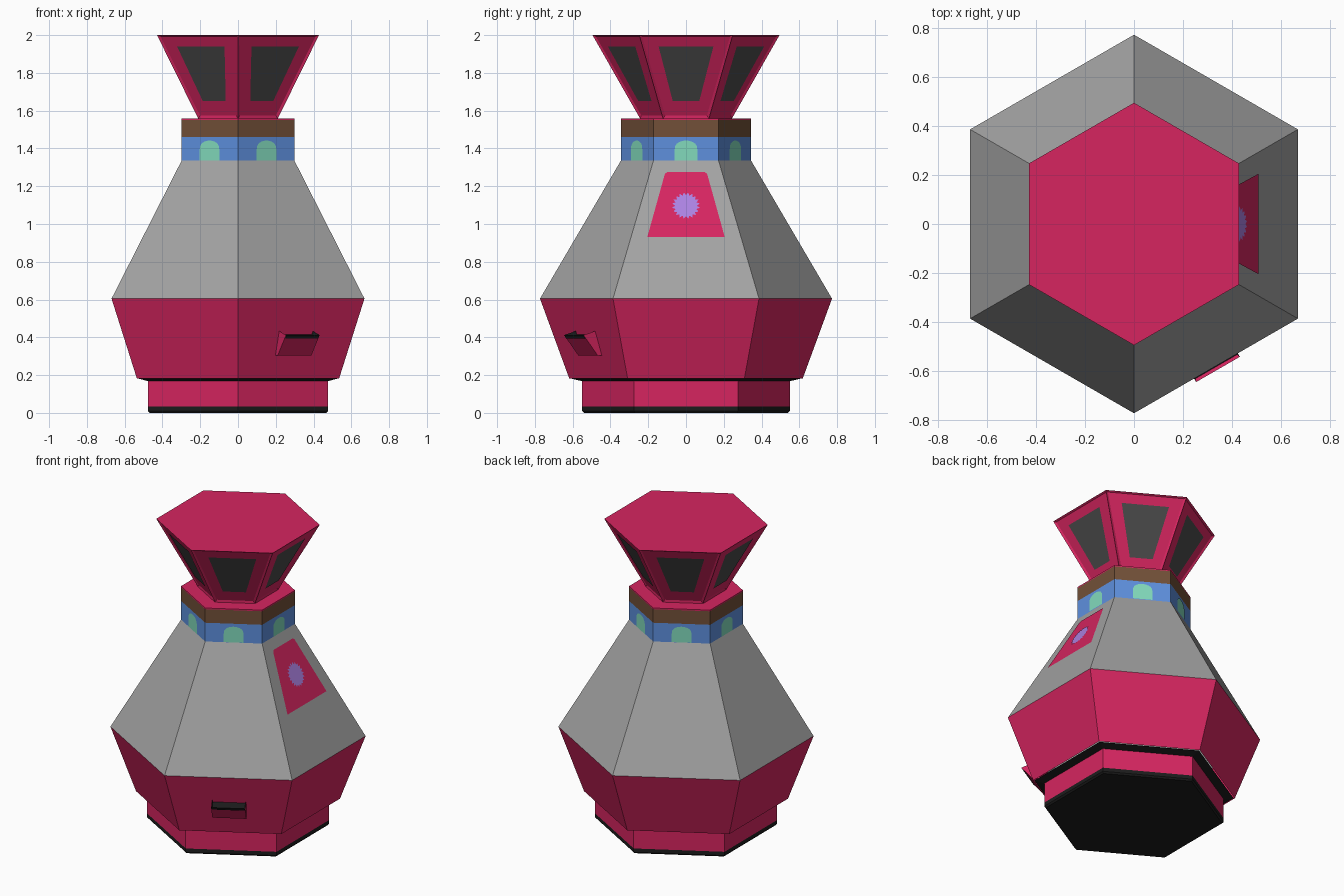
import bpy, bmesh, math
from mathutils import Vector

if "Cube" in bpy.data.objects:
    bpy.data.objects.remove(bpy.data.objects["Cube"])

C30 = math.cos(math.radians(30))


def material(name, r, g, b):
    lin = lambda c: ((c / 255 + 0.055) / 1.055) ** 2.4 if c > 10 else c / 255 / 12.92
    m = bpy.data.materials.new(name)
    m.diffuse_color = (lin(r), lin(g), lin(b), 1)
    m.use_nodes = True
    m.node_tree.nodes["Principled BSDF"].inputs["Base Color"].default_value = m.diffuse_color
    return m


crimson = material("crimson", 214, 37, 96)
grey = material("grey", 163, 163, 163)
black = material("black", 28, 28, 28)
smoke = material("smoke grey", 74, 74, 74)
blue = material("blue", 94, 144, 222)
brown = material("brown", 114, 80, 56)
mint = material("mint", 130, 218, 188)
purple = material("purple", 172, 130, 226)


def finish(bm, name, mats):
    me = bpy.data.meshes.new(name)
    bm.normal_update()
    bm.to_mesh(me)
    bm.free()
    for m in mats:
        me.materials.append(m)
    ob = bpy.data.objects.new(name, me)
    bpy.context.collection.objects.link(ob)
    return ob


def hex_part(name, profile, mats, inset=None):
    """Six-sided lathe of (corner radius, z); mats: bottom cap, bands, top cap (None = open)."""
    bm = bmesh.new()
    used = [m for i, m in enumerate(mats) if m and m not in mats[:i]]
    rings = []
    for r, z in profile:
        rings.append([bm.verts.new((r * math.cos(math.radians(30 + 60 * k)),
                                    r * math.sin(math.radians(30 + 60 * k)), z)) for k in range(6)])
    walls = []
    for lo, hi, m in zip(rings, rings[1:], mats[1:-1]):
        for k in range(6):
            j = (k + 1) % 6
            f = bm.faces.new((lo[k], lo[j], hi[j], hi[k]))
            f.material_index = used.index(m)
            walls.append(f)
    if mats[0]:
        bm.faces.new(rings[0][::-1]).material_index = used.index(mats[0])
    if mats[-1]:
        bm.faces.new(rings[-1]).material_index = used.index(mats[-1])
    if inset:
        bm.normal_update()
        bmesh.ops.inset_individual(bm, faces=walls, thickness=inset[0], depth=inset[1])
    return finish(bm, name, used)


def plates(name, shape, lo, hi, sides, mat, offset=0.004):
    """Flat (u, z) shape laid on the hexagon wall running between two profile points."""
    bm = bmesh.new()
    for k in sides:
        a = math.radians(60 * k)
        n, t = Vector((math.cos(a), math.sin(a), 0)), Vector((-math.sin(a), math.cos(a), 0))
        vs = []
        for u, z in shape:
            r = lo[0] + (hi[0] - lo[0]) * (z - lo[1]) / (hi[1] - lo[1])
            vs.append(bm.verts.new(n * (r * C30 + offset) + t * u + Vector((0, 0, z))))
        bm.faces.new(vs)
    return finish(bm, name, [mat])


# Main stacked hexagonal parts
hex_part("foot", [(0.54, 0), (0.55, 0.01), (0.55, 0.035), (0.55, 0.168), (0.61, 0.182)],
         [black, black, black, crimson, black, None])
hex_part("lower_body", [(0.618, 0.182), (0.773, 0.605)], [None, crimson, None])
shell = [(0.773, 0.605), (0.345, 1.335)]
hex_part("grey_shell", shell, [None, grey, None])
neck = [(0.345, 1.335), (0.345, 1.46), (0.345, 1.55), (0.345, 1.558)]
hex_part("neck", neck, [None, blue, brown, crimson, crimson])
lantern = [(0.243, 1.558), (0.495, 2.0)]
hex_part("lantern", lantern, [None, crimson, crimson], inset=(0.018, -0.008))

# Lantern panes and arched neck windows on all six sides
plates("lantern_pane", [(-0.07, 1.65), (0.07, 1.65), (0.145, 1.94), (-0.145, 1.94)],
       *lantern, range(6), smoke, offset=-0.005)
arch = [(-0.06, 1.337), (0.06, 1.337)]
arch += [(0.06 * math.cos(math.pi * i / 10), 1.395 + 0.047 * math.sin(math.pi * i / 10) ** 0.8)
         for i in range(10)] + [(-0.06, 1.395)]
plates("arched_window", arch, neck[0], neck[1], range(6), mint, offset=0.003)

# Poster with a ragged round mark on the right side
plates("poster", [(-0.205, 0.93), (0.205, 0.93), (0.19, 0.985), (0.112, 1.265),
                  (0.1, 1.275), (-0.1, 1.275), (-0.112, 1.265)], *shell, [0], crimson)
mark = [((0.074 if i % 2 else 0.058) * math.cos(math.pi * i / 20),
         1.097 + (0.07 if i % 2 else 0.056) * math.sin(math.pi * i / 20)) for i in range(40)]
plates("poster_mark", mark, *shell, [0], purple, offset=0.007)

# Hopper-shaped slot on the front right side, with a dark opening on top
bm = bmesh.new()
a = math.radians(-60)
n, t = Vector((math.cos(a), math.sin(a), 0)), Vector((-math.sin(a), math.cos(a), 0))
section = [(0.56, 0.305), (0.60, 0.305), (0.686, 0.412), (0.602, 0.437)]
ends = [[bm.verts.new(n * d + t * u + Vector((0, 0, z))) for d, z in section] for u in (-0.103, 0.103)]
for i in range(4):
    j = (i + 1) % 4
    f = bm.faces.new((ends[0][i], ends[1][i], ends[1][j], ends[0][j]))
    if i == 2:
        opening = f
bm.faces.new(ends[0])
bm.faces.new(ends[1][::-1])
bmesh.ops.recalc_face_normals(bm, faces=bm.faces[:])
bmesh.ops.inset_individual(bm, faces=[opening], thickness=0.006, depth=-0.02)
opening.material_index = 1
for e in opening.edges:
    for f in e.link_faces:
        f.material_index = 1
finish(bm, "slot_hopper", [crimson, black])
